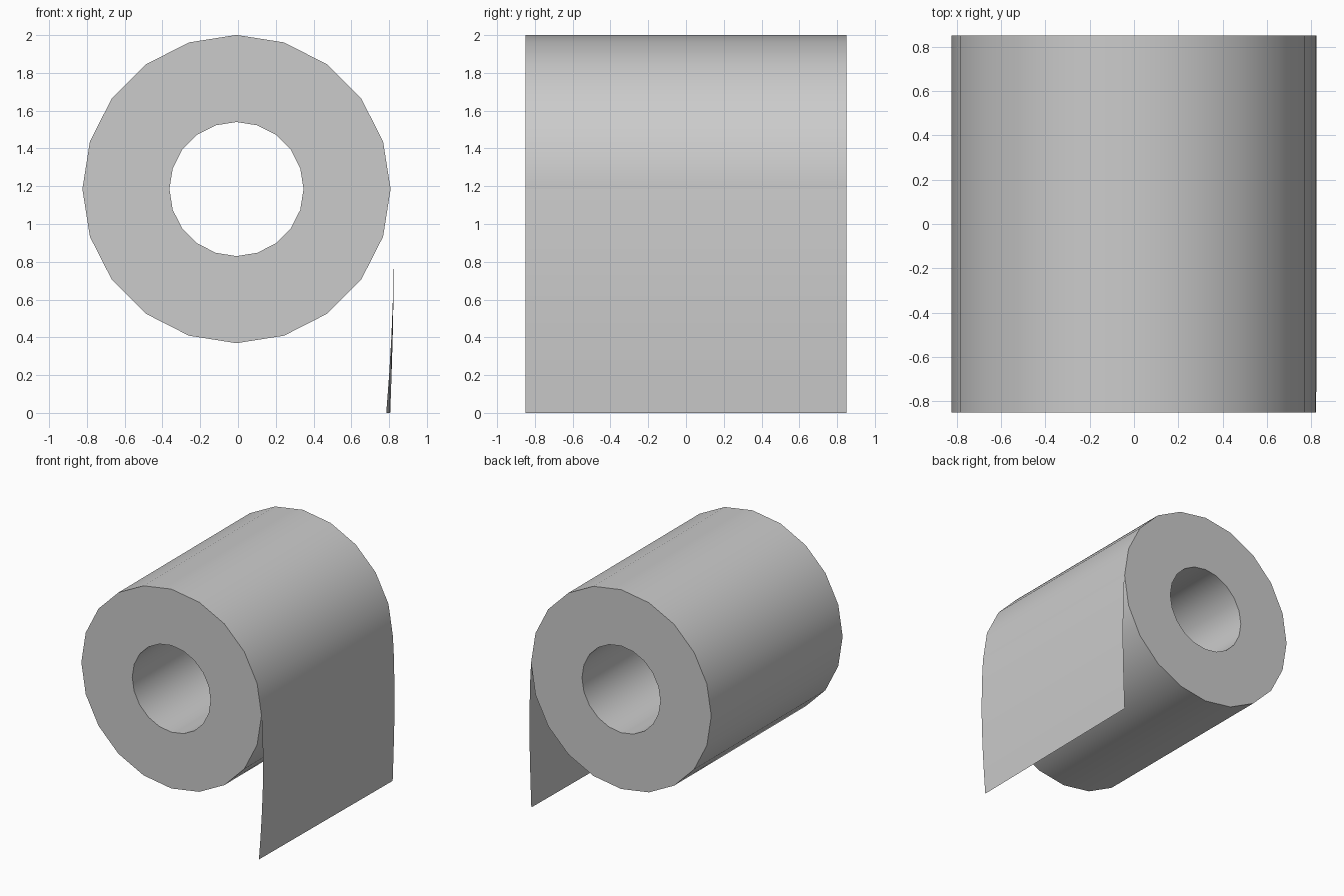
import bpy, bmesh, math

if "Cube" in bpy.data.objects:
    bpy.data.objects.remove(bpy.data.objects["Cube"])

SIDES, R_OUT, R_IN = 20, 0.816, 0.355
CX, CZ, HALF = -0.008, 1.185, 0.85


def make_object(name, bm):
    mesh = bpy.data.meshes.new(name)
    bm.normal_update()
    bm.to_mesh(mesh)
    bm.free()
    obj = bpy.data.objects.new(name, mesh)
    bpy.context.collection.objects.link(obj)
    bpy.ops.object.select_all(action='DESELECT')
    obj.select_set(True)
    bpy.context.view_layer.objects.active = obj
    bpy.ops.object.shade_smooth_by_angle(angle=math.radians(40))
    return obj


# Paper roll: hollow 20-sided cylinder lying along y
bm = bmesh.new()


def ring(radius, y):
    return [bm.verts.new((CX + radius * math.cos(math.tau * i / SIDES), y,
                          CZ + radius * math.sin(math.tau * i / SIDES)))
            for i in range(SIDES)]


rings = [ring(R_OUT, -HALF), ring(R_OUT, HALF), ring(R_IN, HALF), ring(R_IN, -HALF)]
for a, b in zip(rings, rings[1:] + rings[:1]):
    for i in range(SIDES):
        j = (i + 1) % SIDES
        bm.faces.new((a[i], a[j], b[j], b[i]))
bmesh.ops.recalc_face_normals(bm, faces=bm.faces[:])
make_object("paper_roll", bm)

# Hanging sheet: single-sided strip, front corner curling slightly inward
profile = [  # z, front x, back x
    (CZ, 0.808, 0.808), (1.06, 0.815, 0.815), (0.94, 0.819, 0.819),
    (0.77, 0.822, 0.822), (0.60, 0.820, 0.823), (0.40, 0.812, 0.819),
    (0.20, 0.800, 0.813), (0.0, 0.785, 0.806)]
bm = bmesh.new()
rows = [(bm.verts.new((xf, -HALF, z)), bm.verts.new((xb, HALF, z)))
        for z, xf, xb in profile]
for (a, b), (c, d) in zip(rows, rows[1:]):
    bm.faces.new((a, c, d, b))
make_object("hanging_sheet", bm)
